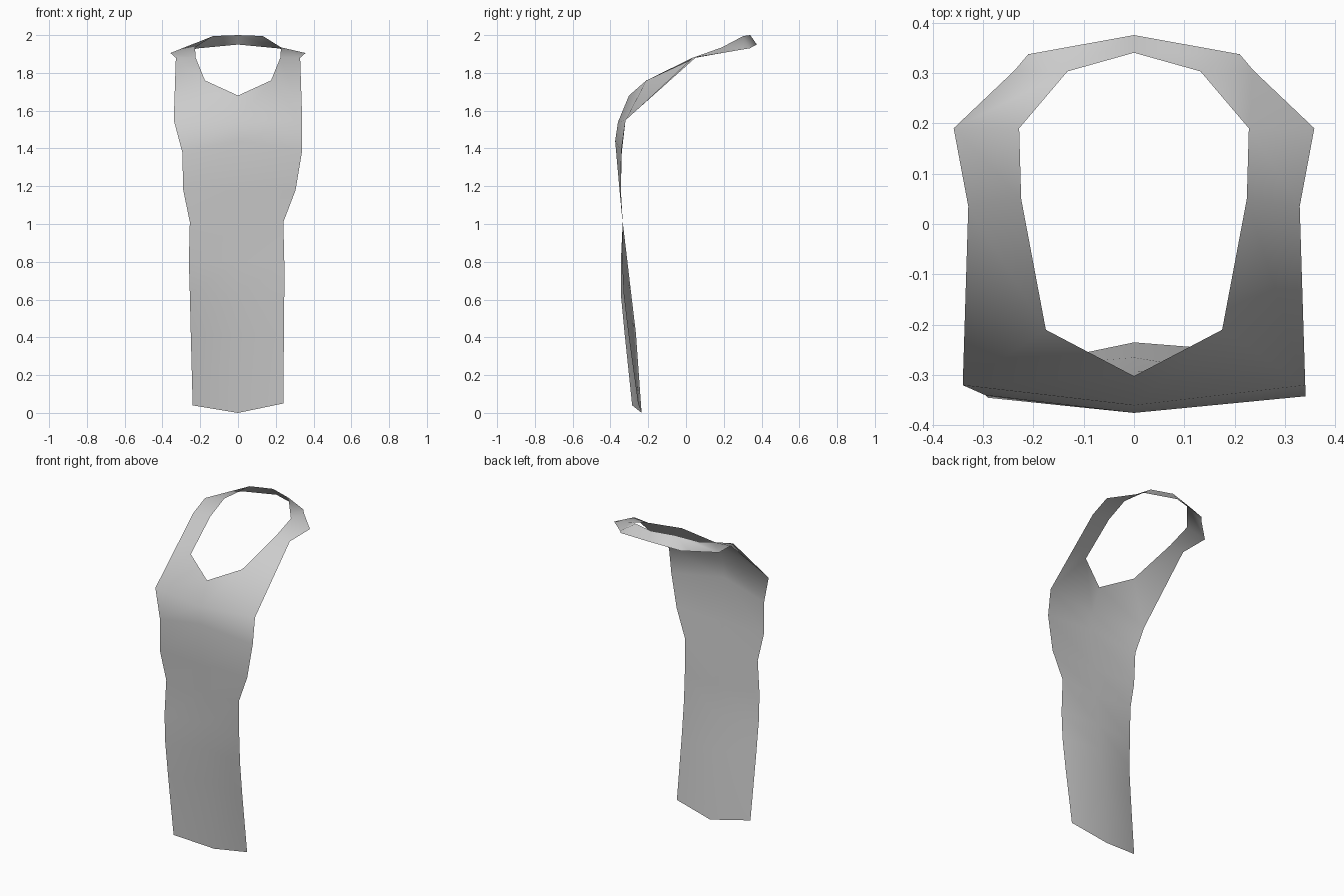
import bpy, bmesh

cloth = bpy.data.materials.new("light grey cloth")
cloth.diffuse_color = (0.6, 0.6, 0.6, 1)

# Hanging panel, bottom to top: left x,y,z / centre y,z / right x,y,z
PANEL = [
    ((-.24, -.285, .04), (0, -.235, 0), (.24, -.254, .05)),
    ((-.25, -.325, .42), (0, -.265, .42), (.243, -.305, .42)),
    ((-.255, -.345, .63), (0, -.29, .63), (.245, -.33, .63)),
    ((-.26, -.345, .80), (0, -.31, .80), (.245, -.338, .80)),
    ((-.255, -.335, 1.01), (0, -.335, 1.0), (.24, -.335, 1.01)),
    ((-.29, -.345, 1.18), (0, -.352, 1.18), (.305, -.345, 1.18)),
    ((-.295, -.34, 1.38), (0, -.375, 1.44), (.34, -.342, 1.39)),
    ((-.34, -.32, 1.55), (0, -.36, 1.54), (.34, -.32, 1.55)),
]
# Neck opening and outer edge of the collar, front to back, right half
INNER = [(0, -.302, 1.68), (.175, -.21, 1.76), (.224, .05, 1.88),
         (.228, .19, 1.935), (.132, .303, 1.995), (0, .34, 2.0)]
OUTER = [(0, -.36, 1.54), (.34, -.32, 1.55), (.329, .035, 1.88),
         (.358, .19, 1.905), (.21, .337, 1.93), (0, .375, 1.95)]

bm = bmesh.new()


def face(points):
    bm.faces.new([bm.verts.new(p) for p in points])


# Front panel
for low, high in zip(PANEL, PANEL[1:]):
    for i in (0, 1):
        face((low[i], low[i + 1], high[i + 1], high[i]))

# Chest, shoulders and back collar, mirrored across the middle
for i in range(5):
    quad = [OUTER[i], OUTER[i + 1], INNER[i + 1], INNER[i]]
    if i == 3:  # extra corner on the outer back edge
        quad.insert(1, (.237, .305, 1.925))
    face(quad)
    face([(-x, y, z) for x, y, z in reversed(quad)])

bmesh.ops.remove_doubles(bm, verts=bm.verts[:], dist=0.0005)

# The extra corner also belongs to the neighbouring outline only, so no gaps remain
mesh = bpy.data.meshes.new("tabard")
bm.to_mesh(mesh)
bm.free()
mesh.materials.append(cloth)
mesh.shade_smooth()
tabard = bpy.data.objects.new("tabard", mesh)
bpy.context.collection.objects.link(tabard)
